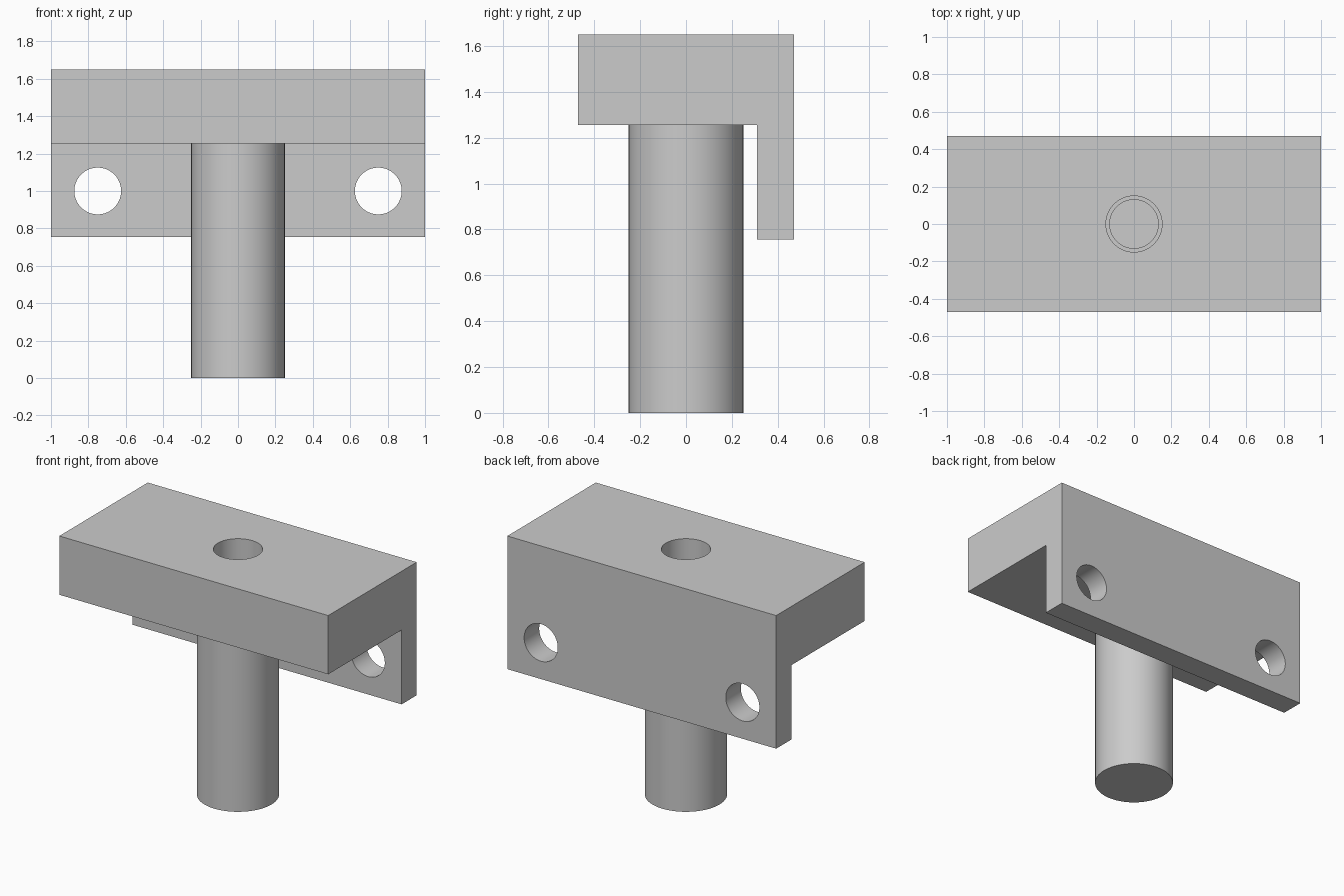
import bpy
import bmesh
from math import pi, radians

if "Cube" in bpy.data.objects:
    bpy.data.objects.remove(bpy.data.objects["Cube"], do_unlink=True)

HALF_X, HALF_Y = 1.0, 0.47
TOP, SHELF, LIP = 1.65, 1.255, 0.755
PLATE_Y = 0.31

grey = bpy.data.materials.new("plain grey")
grey.use_nodes = True
grey.diffuse_color = (0.6, 0.6, 0.6, 1)
grey.node_tree.nodes["Principled BSDF"].inputs["Base Color"].default_value = (0.6, 0.6, 0.6, 1)


def cylinder(name, radius, centre, depth, rotation=(0, 0, 0)):
    bpy.ops.mesh.primitive_cylinder_add(vertices=96, radius=radius, depth=depth,
                                        location=centre, rotation=rotation)
    obj = bpy.context.object
    obj.name = name
    obj.data.materials.append(grey)
    return obj


def upright(name, radius, bottom, top):
    return cylinder(name, radius, (0, 0, (bottom + top) / 2), top - bottom)


def combine(target, tool, operation):
    """Apply a boolean, then discard the tool."""
    mod = target.modifiers.new(operation.title(), "BOOLEAN")
    mod.operation, mod.solver, mod.object = operation, "EXACT", tool
    bpy.context.view_layer.objects.active = target
    bpy.ops.object.modifier_apply(modifier=mod.name)
    bpy.data.objects.remove(tool, do_unlink=True)


# L-shaped bracket: side profile extruded across the width
profile = [(-HALF_Y, SHELF), (PLATE_Y, SHELF), (PLATE_Y, LIP),
           (HALF_Y, LIP), (HALF_Y, TOP), (-HALF_Y, TOP)]
bm = bmesh.new()
face = bm.faces.new([bm.verts.new((-HALF_X, y, z)) for y, z in profile])
extruded = bmesh.ops.extrude_face_region(bm, geom=[face])["geom"]
bmesh.ops.translate(bm, vec=(2 * HALF_X, 0, 0),
                    verts=[v for v in extruded if isinstance(v, bmesh.types.BMVert)])
bmesh.ops.recalc_face_normals(bm, faces=bm.faces)
mesh = bpy.data.meshes.new("bracket")
bm.to_mesh(mesh)
bm.free()
bracket = bpy.data.objects.new("bracket", mesh)
bpy.context.collection.objects.link(bracket)
mesh.materials.append(grey)

# Round post, embedded in the block
combine(bracket, upright("post", 0.25, 0, SHELF + 0.1), "UNION")

# Stepped blind bore from the top
combine(bracket, upright("wide_bore", 0.15, 1.05, TOP + 0.1), "DIFFERENCE")
combine(bracket, upright("narrow_bore", 0.13, 0.9, TOP + 0.1), "DIFFERENCE")

# Mounting holes through the back plate
for side in (-1, 1):
    hole = cylinder("mounting_hole", 0.125, (side * 0.75, (PLATE_Y + HALF_Y) / 2, 1.0),
                    0.4, (pi / 2, 0, 0))
    combine(bracket, hole, "DIFFERENCE")

# Smooth round walls, crisp edges
bpy.ops.object.select_all(action="DESELECT")
bracket.select_set(True)
bpy.context.view_layer.objects.active = bracket
bpy.ops.object.shade_smooth_by_angle(angle=radians(30))
